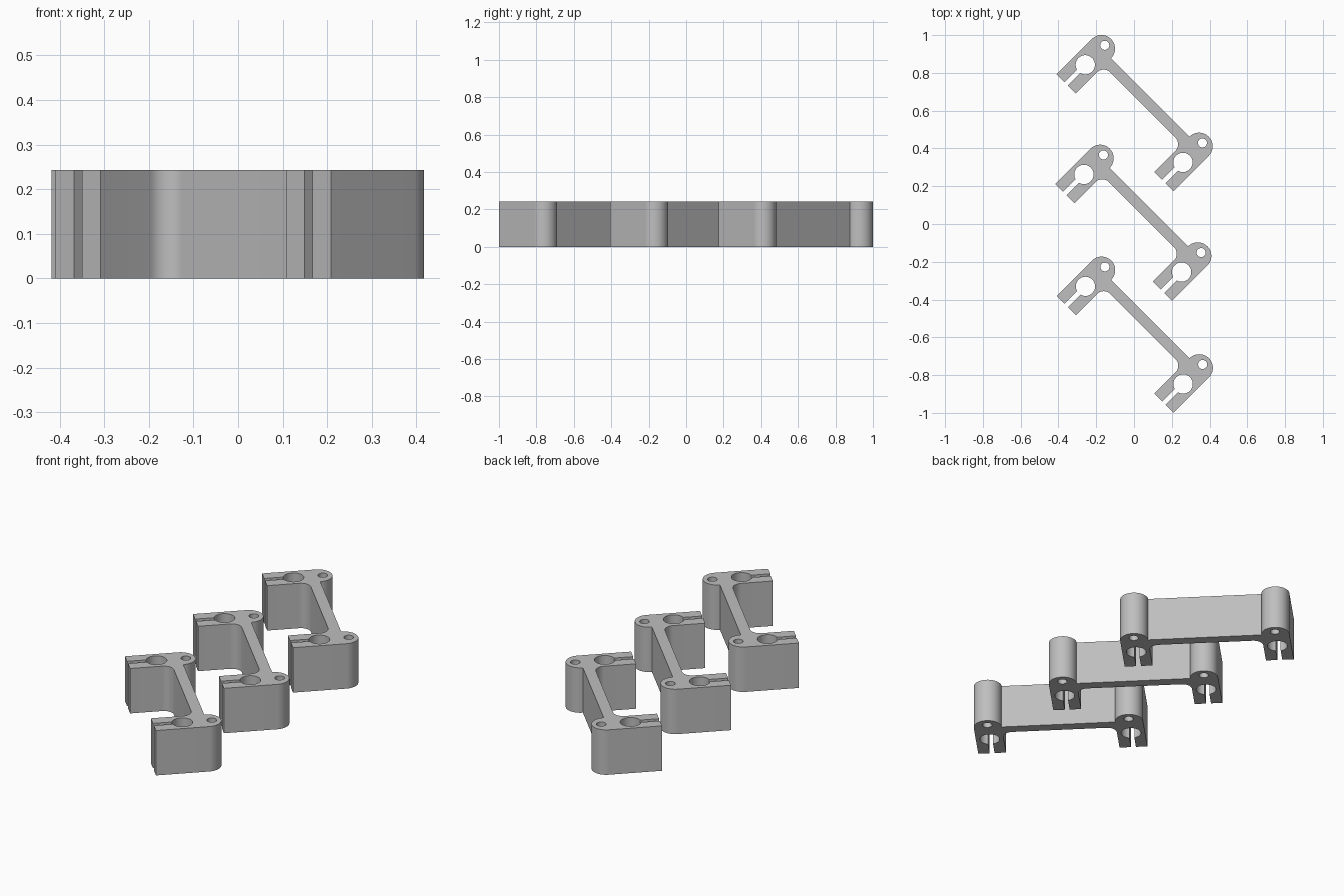
import bpy, bmesh
from math import sin, cos, pi, asin, sqrt, radians

cube = bpy.data.objects.get("Cube")
if cube:
    bpy.data.objects.remove(cube, do_unlink=True)

HEIGHT = 0.243
CLAMP = 0.3655          # clamp centre, measured along the web
HALF = 0.072            # half width of a clamp
TIP = 0.265             # jaw tip, measured along the clamp
SLOT = 0.0127           # half width of the jaw slot
BORE, BORE_AT = 0.051, 0.121
BOLT, BOLT_AT = 0.024, -0.025
WEB, FILLET = 0.056, 0.05

grey = bpy.data.materials.new("plain_grey")
colour = (0.52, 0.52, 0.52, 1)
grey.diffuse_color = colour
grey.use_nodes = True
grey.node_tree.nodes["Principled BSDF"].inputs["Base Color"].default_value = colour


def arc(s, t, r, a, b, n):
    return [(s + r * cos(a + (b - a) * i / n), t + r * sin(a + (b - a) * i / n))
            for i in range(n + 1)]


def half_outline():
    # rounded back, slotted jaw with bore, then the fillet into the web
    c, g = -CLAMP, asin(SLOT / BORE)
    pts = arc(c, 0, HALF, 0, -pi, 28)
    pts += [(c - HALF, TIP), (c - SLOT, TIP)]
    pts += arc(c, BORE_AT, BORE, pi / 2 + g, 5 * pi / 2 - g, 44)
    pts += [(c + SLOT, TIP), (c + HALF, TIP)]
    pts += arc(c + HALF + FILLET, WEB + FILLET, FILLET, pi, 3 * pi / 2, 12)
    return pts


def bracket_mesh():
    left = half_outline()
    outline = left + [(-s, t) for s, t in reversed(left)]
    holes = [arc(side * CLAMP, BOLT_AT, BOLT, 0, 2 * pi, 32)[:-1] for side in (-1, 1)]
    bm = bmesh.new()
    for loop in [outline] + holes:
        vs = [bm.verts.new(((s - t) / sqrt(2), -(s + t) / sqrt(2), 0)) for s, t in loop]
        for i, v in enumerate(vs):
            bm.edges.new((vs[i - 1], v))
    bmesh.ops.triangle_fill(bm, use_beauty=True, use_dissolve=False, edges=bm.edges[:])
    top = bmesh.ops.extrude_face_region(bm, geom=bm.faces[:])["geom"]
    bmesh.ops.translate(bm, vec=(0, 0, HEIGHT),
                        verts=[v for v in top if isinstance(v, bmesh.types.BMVert)])
    bmesh.ops.recalc_face_normals(bm, faces=bm.faces[:])
    mesh = bpy.data.meshes.new("clamp_bracket")
    bm.to_mesh(mesh)
    bm.free()
    mesh.materials.append(grey)
    return mesh


# three identical brackets in a row
mesh = bracket_mesh()
for name, x, y in (("back", 0.086, 0.67), ("middle", 0.079, 0.0895), ("front", 0.087, -0.503)):
    ob = bpy.data.objects.new(name + "_clamp_bracket", mesh)
    ob.location = (x, y, 0)
    bpy.context.collection.objects.link(ob)

bpy.ops.object.select_all(action='DESELECT')
ob.select_set(True)
bpy.context.view_layer.objects.active = ob
bpy.ops.object.shade_smooth_by_angle(angle=radians(30))
